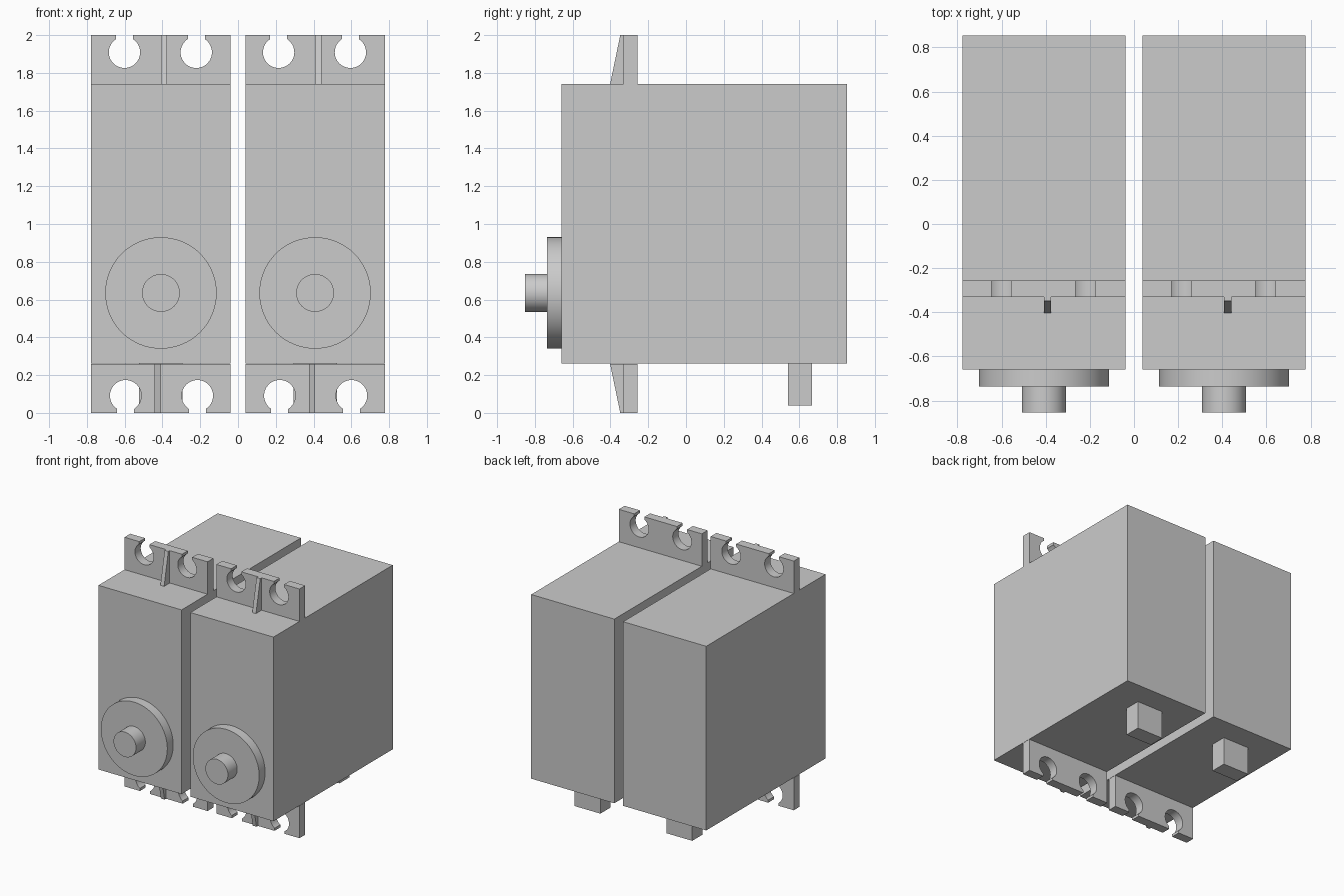
import bpy, bmesh, math
from mathutils import Matrix, Vector

if "Cube" in bpy.data.objects:
    bpy.data.objects.remove(bpy.data.objects["Cube"], do_unlink=True)

COLOR = (0.6, 0.6, 0.6, 1)
gray = bpy.data.materials.new("plain_gray")
gray.use_nodes = True
gray.diffuse_color = COLOR
gray.node_tree.nodes["Principled BSDF"].inputs["Base Color"].default_value = COLOR

BODY_TOP, BODY_BOTTOM, HALF_WIDTH = 1.74, 0.262, 0.369
FLANGE_FRONT, FLANGE_BACK = -0.33, -0.257


def finish(name, bm, x):
    bmesh.ops.recalc_face_normals(bm, faces=bm.faces)
    mesh = bpy.data.meshes.new(name)
    bm.to_mesh(mesh)
    bm.free()
    obj = bpy.data.objects.new(name, mesh)
    obj.location.x = x
    mesh.materials.append(gray)
    bpy.context.collection.objects.link(obj)
    return obj


def smooth(obj):
    bpy.ops.object.select_all(action='DESELECT')
    obj.select_set(True)
    bpy.context.view_layer.objects.active = obj
    bpy.ops.object.shade_smooth_by_angle(angle=math.radians(30))


def box(name, x, low, high):
    bm = bmesh.new()
    low, high = Vector(low), Vector(high)
    bmesh.ops.create_cube(bm, size=1, matrix=Matrix.Translation((low + high) / 2)
                          @ Matrix.Diagonal((*(high - low), 1)))
    return finish(name, bm, x)


def disc(name, x, radius, front, back, z=0.635):
    bm = bmesh.new()
    place = Matrix.Translation((0, (front + back) / 2, z)) @ Matrix.Rotation(math.pi / 2, 4, 'X')
    bmesh.ops.create_cone(bm, cap_ends=True, segments=64, radius1=radius,
                          radius2=radius, depth=back - front, matrix=place)
    smooth(finish(name, bm, x))


def prism(name, x, points, offset, flip):
    """Extrude a flat outline; flip turns it half round for the bottom end."""
    bm = bmesh.new()
    face = bm.faces.new([bm.verts.new(p) for p in points])
    grown = bmesh.ops.extrude_face_region(bm, geom=[face], use_keep_orig=True)
    moved = [v for v in grown["geom"] if isinstance(v, bmesh.types.BMVert)]
    bmesh.ops.translate(bm, verts=moved, vec=offset)
    if flip:
        turn = Matrix.Translation((0, 0, 2)) @ Matrix.Rotation(math.pi, 4, 'Y')
        bmesh.ops.transform(bm, matrix=turn, verts=bm.verts)
    return finish(name, bm, x)


def flange_outline():
    """Plate with two round screw holes, each open to the outer edge."""
    radius, slot, hole_z = 0.083, 0.045, 1.909
    gap = math.asin(slot / radius)
    start = math.pi / 2 + gap
    sweep = 2 * math.pi - 2 * gap
    steps = 40
    outline = [(-HALF_WIDTH, BODY_TOP), (-HALF_WIDTH, 2)]
    for cx in (-0.193, 0.187):
        outline.append((cx - slot, 2))
        for i in range(steps + 1):
            a = start + sweep * i / steps
            outline.append((cx + radius * math.cos(a), hole_z + radius * math.sin(a)))
        outline.append((cx + slot, 2))
    outline += [(HALF_WIDTH, 2), (HALF_WIDTH, BODY_TOP)]
    return [(x, FLANGE_FRONT, z) for x, z in outline]


# Sloped rib in front of each flange
rib_outline = [(0, FLANGE_FRONT, BODY_TOP), (0, -0.402, BODY_TOP),
               (0, -0.348, 2), (0, FLANGE_FRONT, 2)]

# Two identical motors side by side
for side, x in (("right", -0.408), ("left", 0.408)):
    box(side + "_motor_body", x, (-HALF_WIDTH, -0.66, BODY_BOTTOM), (HALF_WIDTH, 0.853, BODY_TOP))
    disc(side + "_output_boss", x, 0.295, -0.735, -0.66)
    disc(side + "_output_shaft", x, 0.1, -0.853, -0.735)
    box(side + "_cable_block", x, (-0.115, 0.54, 0.04), (0.115, 0.668, BODY_BOTTOM))
    for end, flip in (("top", False), ("bottom", True)):
        plate = prism(f"{side}_{end}_mounting_flange", x, flange_outline(),
                      (0, FLANGE_BACK - FLANGE_FRONT, 0), flip)
        smooth(plate)
        prism(f"{side}_{end}_flange_rib", x, rib_outline, (0.033, 0, 0), flip)
